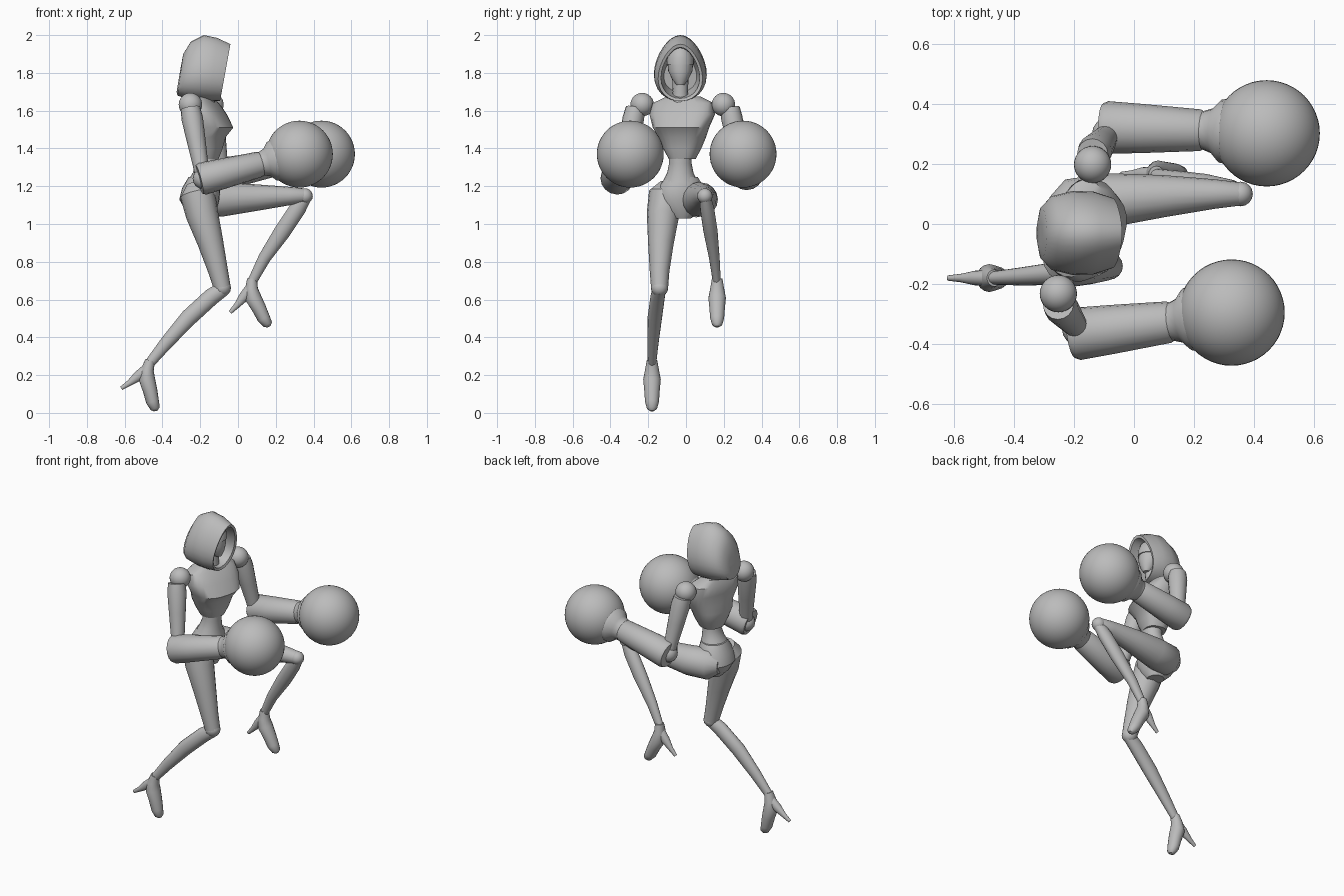
import bpy, bmesh, math
from math import sin, cos, pi, radians
from mathutils import Vector, Matrix

if "Cube" in bpy.data.objects:
    bpy.data.objects.remove(bpy.data.objects["Cube"])

grey = bpy.data.materials.new("plain_grey")
grey.use_nodes = True
grey.diffuse_color = (0.5, 0.5, 0.5, 1)
grey.node_tree.nodes["Principled BSDF"].inputs["Base Color"].default_value = (0.5, 0.5, 0.5, 1)


def finish(name, bm, angle=40):
    bmesh.ops.recalc_face_normals(bm, faces=bm.faces[:])
    mesh = bpy.data.meshes.new(name)
    bm.to_mesh(mesh)
    bm.free()
    mesh.materials.append(grey)
    mesh.shade_smooth()
    mesh.set_sharp_from_angle(angle=radians(angle))
    ob = bpy.data.objects.new(name, mesh)
    bpy.context.collection.objects.link(ob)
    return ob


def loft(name, rings, angle=40):
    """Skin a list of equal point rings and cap both ends."""
    bm = bmesh.new()
    rows = [[bm.verts.new(p) for p in ring] for ring in rings]
    n = len(rows[0])
    for a, b in zip(rows, rows[1:]):
        for i in range(n):
            j = (i + 1) % n
            bm.faces.new((a[i], a[j], b[j], b[i]))
    bm.faces.new(rows[0][::-1])
    bm.faces.new(rows[-1])
    return finish(name, bm, angle)


def limb(name, stations, width=1.0, sides=16):
    """Tube through (x, y, z, radius) stations; width scales it sideways."""
    pts = [Vector(s[:3]) for s in stations]
    rings = []
    for k, s in enumerate(stations):
        t = (pts[min(k + 1, len(pts) - 1)] - pts[max(k - 1, 0)]).normalized()
        side = (Vector((0, 1, 0)) - t * t.y).normalized()
        up = t.cross(side)
        rings.append([pts[k] + s[3] * (side * width * cos(2 * pi * i / sides)
                      + up * sin(2 * pi * i / sides)) for i in range(sides)])
    return loft(name, rings)


def ball(name, centre, radius, scale=(1, 1, 1), seg=32):
    bm = bmesh.new()
    bmesh.ops.create_uvsphere(bm, u_segments=seg, v_segments=seg // 2, radius=radius)
    bmesh.ops.scale(bm, vec=scale, verts=bm.verts[:])
    bmesh.ops.translate(bm, vec=centre, verts=bm.verts[:])
    return finish(name, bm)


def trunk(name, centre, yaw, rows, power=0.8, sides=24):
    """Stack of rounded-box rings: (z, forward offset, half depth, half width)."""
    turn = Matrix.Rotation(radians(yaw), 3, 'Z')
    rings = []
    for z, off, depth, width in rows:
        ring = []
        for i in range(sides):
            c, s = cos(2 * pi * i / sides), sin(2 * pi * i / sides)
            p = Vector((off + depth * math.copysign(abs(c) ** power, c),
                        width * math.copysign(abs(s) ** power, s), 0))
            ring.append(turn @ p + Vector((centre[0], centre[1], z)))
        rings.append(ring)
    return loft(name, rings, 32)


# Torso, turned slightly to the right, with waist and pelvis
trunk("ribcage", (-0.17, -0.02), -15, [
    (1.345, 0, .065, .07), (1.40, 0, .085, .10), (1.46, 0, .10, .125),
    (1.51, .025, .115, .148), (1.58, 0, .10, .175), (1.64, -.02, .075, .165),
    (1.675, -.03, .05, .09)])
trunk("waist", (-0.165, -0.03), 0, [
    (1.38, 0, .06, .06), (1.32, 0, .055, .06), (1.27, -.01, .065, .07),
    (1.22, -.02, .085, .095)], 1)
trunk("pelvis", (-0.195, -0.025), 12, [
    (1.25, .01, .075, .085), (1.19, 0, .10, .125), (1.13, -.01, .105, .135),
    (1.07, 0, .08, .10), (1.03, .01, .05, .05)], 1)

# Neck and masked head
limb("neck", [(-.17, -.03, 1.62, .05), (-.165, -.03, 1.7, .04), (-.16, -.03, 1.8, .045)])
trunk("face_mask", (-0.155, -0.03), 0, [
    (1.735, .035, .02, .02), (1.77, .02, .05, .045), (1.81, .005, .072, .064),
    (1.85, 0, .075, .068)], 1)
trunk("forehead", (-0.155, -0.03), 0, [
    (1.845, 0, .082, .072), (1.88, 0, .08, .07), (1.92, 0, .065, .055),
    (1.95, 0, .03, .03)], 1)


# Hood: egg-shaped slices from the back to the rim, then back inwards
def hood_ring(top_x, low_x, low, top, half, sides=28):
    ring = []
    for i in range(sides):
        t = 2 * pi * i / sides
        f = (1 + cos(t)) / 2
        ring.append((low_x + (top_x - low_x) * f,
                     -0.03 + half * sin(t) * (1 - 0.22 * cos(t)),
                     low + (top - low) * f))
    return ring


loft("hood", [hood_ring(*r) for r in [
    (-.305, -.325, 1.70, 1.82, .04), (-.29, -.32, 1.68, 1.90, .085),
    (-.25, -.29, 1.67, 1.965, .12), (-.18, -.22, 1.655, 2.0, .137),
    (-.11, -.15, 1.65, 1.985, .135), (-.04, -.095, 1.65, 1.952, .115),
    (-.045, -.10, 1.665, 1.935, .10), (-.13, -.16, 1.68, 1.93, .098),
    (-.21, -.24, 1.70, 1.90, .085)]], 45)

# Arms: shoulder, upper arm, forearm, cuff and round glove
arms = {
    "right": ((-.252, -.232, 1.632), (-.185, -.35, 1.24),
              (-.205, -.368, 1.235), (.13, -.325, 1.32), (.325, -.295, 1.37)),
    "left": ((-.138, .198, 1.632), (-.085, .30, 1.26),
             (-.105, .322, 1.26), (.235, .312, 1.33), (.442, .302, 1.37))}
for side, (shoulder, elbow, back, wrist, glove) in arms.items():
    ball(side + "_shoulder", shoulder, .062)
    a, b = Vector(shoulder), Vector(elbow)
    out = math.copysign(.035, a.y)
    a += Vector((0, out, -.02))
    limb(side + "_upper_arm", [(*a.lerp(b, f), r) for f, r in
         ((0, .052), (.15, .057), (.45, .05), (.8, .041), (1, .04))])
    ball(side + "_elbow", elbow, .055, seg=16)
    a, b = Vector(back), Vector(wrist)
    limb(side + "_forearm", [(*a.lerp(b, f), r) for f, r in
         ((0, .078), (.05, .086), (.4, .08), (.96, .068), (1, .06))], 1.02)
    c = Vector(glove)
    limb(side + "_cuff", [(*b.lerp(c, f), r) for f, r in
         ((-.08, .062), (0, .066), (.12, .075), (.25, .105), (.4, .11))])
    ball(side + "_glove", glove, .177, seg=48)

# Right leg, trailing
limb("right_thigh", [(-.225, -.09, 1.21, .05), (-.215, -.105, 1.16, .092),
     (-.19, -.122, 1.05, .086), (-.145, -.133, .90, .068),
     (-.105, -.14, .75, .052), (-.083, -.14, .66, .045)])
ball("right_knee", (-.083, -.14, .662), .046, seg=16)
limb("right_shin", [(-.075, -.14, .66, .04), (-.14, -.15, .615, .045),
     (-.26, -.165, .505, .045), (-.38, -.175, .37, .035), (-.47, -.18, .26, .026)], .85)

# Left leg, raised
limb("left_thigh", [(-.27, .04, 1.13, .05), (-.21, .055, 1.13, .095),
     (-.08, .08, 1.13, .09), (.10, .093, 1.14, .07),
     (.27, .10, 1.148, .049), (.36, .10, 1.15, .038), (.385, .10, 1.16, .02)])
ball("left_knee", (.355, .10, 1.148), .041, seg=16)
limb("left_shin", [(.36, .10, 1.15, .034), (.315, .112, 1.08, .044),
     (.235, .13, .96, .044), (.14, .15, .82, .033), (.075, .163, .695, .025)], .85)


# High-heeled feet, shaped around the ankle then swung into place
def foot(side, ankle, swing):
    turn = Matrix.Rotation(radians(swing), 3, 'Y')
    o = Vector(ankle)

    def place(rows):
        return [(*(o + turn @ Vector((x, 0, z))), r) for x, z, r in rows]
    limb(side + "_foot", place([(.005, .01, .026), (-.01, -.04, .034), (-.012, -.09, .043),
         (.005, -.15, .038), (.018, -.21, .034), (.032, -.245, .025), (.035, -.258, .01)]), 1.08)
    limb(side + "_heel", place([(-.015, -.04, .03), (-.06, -.075, .027),
         (-.105, -.11, .016), (-.148, -.138, .01)]), .9)


foot("right", (-.47, -.18, .268), 0)
foot("left", (.072, .165, .70), -13)
